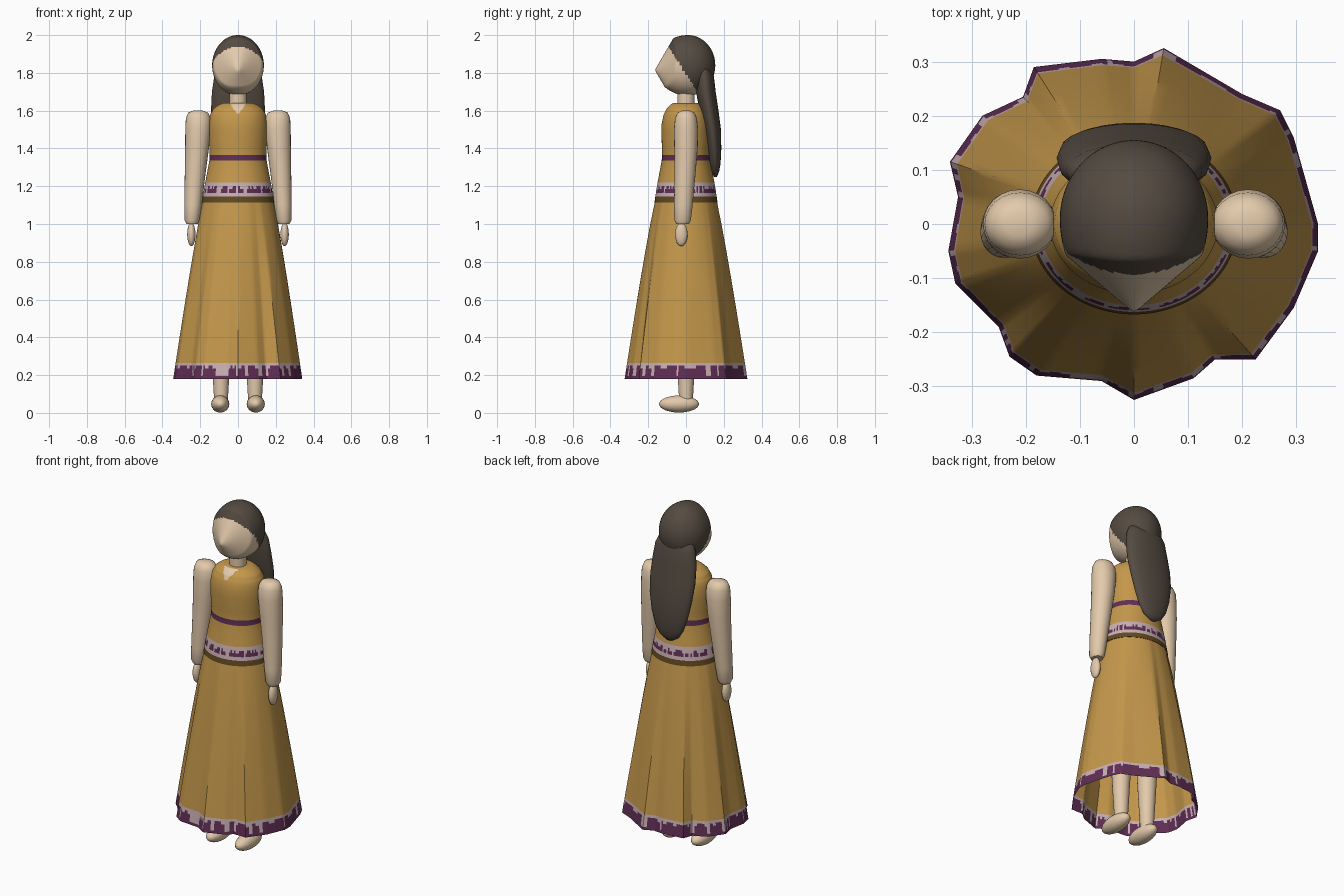
import bpy
import bmesh
import random
from math import sin, cos, pi, atan2, hypot, radians, sqrt
from mathutils import Vector

if "Cube" in bpy.data.objects:
    bpy.data.objects.remove(bpy.data.objects["Cube"], do_unlink=True)
random.seed(4)


def material(name, r, g, b):
    m = bpy.data.materials.new(name)
    m.use_nodes = True
    m.diffuse_color = (r, g, b, 1)
    m.node_tree.nodes["Principled BSDF"].inputs["Base Color"].default_value = (r, g, b, 1)
    return m


GOLD = material("gold cloth", 0.55, 0.31, 0.07)
SKIN = material("skin", 0.77, 0.59, 0.41)
HAIR = material("dark brown hair", 0.09, 0.07, 0.053)
PURPLE = material("purple trim", 0.115, 0.027, 0.09)
PALE = material("pale lilac trim", 0.58, 0.43, 0.45)
OLIVE = material("olive brown trim", 0.12, 0.065, 0.015)


def build(name, bm, mats, rule=None, angle=40):
    """Turn a bmesh into a smooth object; rule(face, centre) picks the material."""
    me = bpy.data.meshes.new(name)
    bmesh.ops.recalc_face_normals(bm, faces=bm.faces)
    bm.to_mesh(me)
    bm.free()
    ob = bpy.data.objects.new(name, me)
    bpy.context.collection.objects.link(ob)
    for m in mats:
        me.materials.append(m)
    if rule:
        for p in me.polygons:
            p.material_index = mats.index(rule(p.index, p.center))
    bpy.ops.object.select_all(action="DESELECT")
    ob.select_set(True)
    bpy.context.view_layer.objects.active = ob
    bpy.ops.object.shade_smooth_by_angle(angle=radians(angle))
    return ob


def skin_rings(rings, caps=True):
    """Bridge closed rings of points, face order is row by row."""
    bm = bmesh.new()
    rows = [[bm.verts.new(p) for p in ring] for ring in rings]
    for a, b in zip(rows, rows[1:]):
        for i in range(len(a)):
            j = (i + 1) % len(a)
            bm.faces.new((a[i], a[j], b[j], b[i]))
    if caps:
        bm.faces.new(rows[0])
        bm.faces.new(rows[-1])
    return bm


def ellipse(z, cx, cy, rx, ry, n=24):
    return [Vector((cx + rx * sin(2 * pi * i / n), cy - ry * cos(2 * pi * i / n), z))
            for i in range(n)]


def ellipsoid(centre, radii, u=24, v=14):
    bm = bmesh.new()
    bmesh.ops.create_uvsphere(bm, u_segments=u, v_segments=v, radius=1)
    for vert in bm.verts:
        vert.co = Vector(c + r * k for c, r, k in zip(centre, radii, vert.co))
    return bm


def at(keys, z):
    """Linear lookup of key values at height z."""
    for a, b in zip(keys, keys[1:]):
        if a[0] <= z <= b[0]:
            t = (z - a[0]) / (b[0] - a[0])
            return [p + (q - p) * t for p, q in zip(a[1:], b[1:])]
    return keys[-1][1:]


# Skirt: elliptical waist lofted to a wavy hem
hem = [(0, -.325), (.11, -.285), (.15, -.25), (.225, -.25), (.295, -.155), (.34, -.05),
       (.34, 0), (.295, .16), (.27, .21), (.2, .24), (.055, .325), (0, .3), (-.06, .305),
       (-.185, .29), (-.205, .235), (-.28, .2), (-.34, .115), (-.325, .05), (-.343, -.05),
       (-.33, -.11), (-.25, -.19), (-.23, -.245), (-.18, -.28), (-.06, -.29)]
SUB = 6
outline = []
for k, p in enumerate(hem):
    q = Vector(hem[(k + 1) % len(hem)])
    outline += [Vector(p).lerp(q, s / SUB) for s in range(SUB)]
levels = [.18, .195, .215, .235, .25, .265, .4, .55, .7, .85, 1.0, 1.125]
rings = []
for z in levels:
    f = ((1.125 - z) / (1.125 - .18)) ** 0.9
    ring = []
    for p in outline:
        a = atan2(p.y / .163, p.x / .187)
        xy = Vector((.187 * cos(a), .163 * sin(a))).lerp(p, f)
        ring.append((xy.x, xy.y, z))
    rings.append(ring)
cols = len(outline)
motif = [random.choice((1, 3, 4, 4, 4)) for _ in range(cols)]


def skirt_rule(index, c):
    row, col = divmod(index, cols)
    if row > 4:
        return GOLD
    return PURPLE if row < motif[col] else PALE


build("skirt", skin_rings(rings, caps=False), [GOLD, PURPLE, PALE], skirt_rule)

# Bodice with waist trims and a V neck opening
profile = [(1.115, .192, .167), (1.2, .177, .154), (1.35, .149, .126), (1.45, .154, .129),
           (1.53, .155, .129), (1.58, .147, .118), (1.61, .13, .103), (1.63, .104, .085),
           (1.64, .08, .07)]
levels = [1.115, 1.145, 1.165, 1.185, 1.2, 1.22, 1.28, 1.335, 1.365, 1.41, 1.45, 1.49, 1.53]
levels += [1.555, 1.58] + [1.58 + .006 * i for i in range(1, 11)]
COLS = 120
rings = []
for z in levels:
    rx, ry = at(profile, z)
    rings.append(ellipse(z, 0, 0, rx, ry, COLS))
belt = [random.choice((0, 1, 1, 2)) for _ in range(COLS)]


def bodice_rule(index, c):
    if c.z < 1.145:
        return OLIVE
    if c.z < 1.22:
        row = index // COLS
        return PURPLE if 2 <= row < 2 + belt[index % COLS] else PALE
    if 1.335 < c.z < 1.365:
        return PURPLE
    if c.y < -.02 and c.z > 1.583 and abs(c.x) < (c.z - 1.578) * .72:
        return SKIN
    return GOLD


build("bodice", skin_rings(rings), [GOLD, SKIN, PURPLE, PALE, OLIVE], bodice_rule, 60)

# Neck
build("neck", skin_rings([ellipse(z, 0, 0, .046, .046) for z in (1.6, 1.66, 1.74)]), [SKIN])

# Head: ellipsoid whose face is drawn out to a blunt nose point
bm = ellipsoid((0, 0, 1.84), (.137, 1, .16), 72, 48)
for v in bm.verts:
    x, z = v.co.x, v.co.z
    if v.co.y > 0:
        v.co.y = .01 + v.co.y * .145
    else:
        cone = -.165 + sqrt((.85 * x) ** 2 + (.58 * (z - 1.815)) ** 2)
        v.co.y = min(.01, max(.01 + v.co.y * .175, cone))


def head_rule(index, c):
    return HAIR if c.y > -.097 + (1.945 - c.z) * .64 else SKIN


build("head", bm, [SKIN, HAIR], head_rule, 60)

# Long hair hanging down the back
locks = [(1.86, .085, .09, .035), (1.78, .098, .126, .05), (1.7, .105, .138, .052),
         (1.6, .122, .143, .05), (1.5, .14, .135, .045), (1.4, .15, .116, .037),
         (1.32, .154, .09, .029), (1.275, .155, .06, .02), (1.25, .155, .02, .008)]
build("long_hair", skin_rings([ellipse(z, 0, cy, rx, ry) for z, cy, rx, ry in locks]),
      [HAIR], None, 70)

# Limbs, mirrored left and right
arm = [(1.6, .212, 0, .025, .022), (1.59, .211, 0, .052, .044), (1.56, .21, 0, .066, .058),
       (1.5, .211, 0, .068, .064), (1.4, .217, 0, .063, .062), (1.25, .228, -.006, .054, .055),
       (1.1, .238, -.014, .046, .049), (1.02, .243, -.018, .04, .044), (1.0, .243, -.018, .03, .034)]
for side, s in (("left", 1), ("right", -1)):
    build(side + "_arm", skin_rings([ellipse(z, s * cx, cy, rx, ry)
                                     for z, cx, cy, rx, ry in arm]), [SKIN], None, 60)
    build(side + "_hand", ellipsoid((s * .247, -.025, .945), (.022, .033, .062)), [SKIN])
    build(side + "_leg", skin_rings([ellipse(z, s * .09, 0, r, r) for z, r in
                                     ((.06, .036), (.2, .044), (.5, .06), (1.1, .075))]), [SKIN])
    build(side + "_foot", ellipsoid((s * .094, -.037, .047), (.048, .106, .045)), [SKIN])
